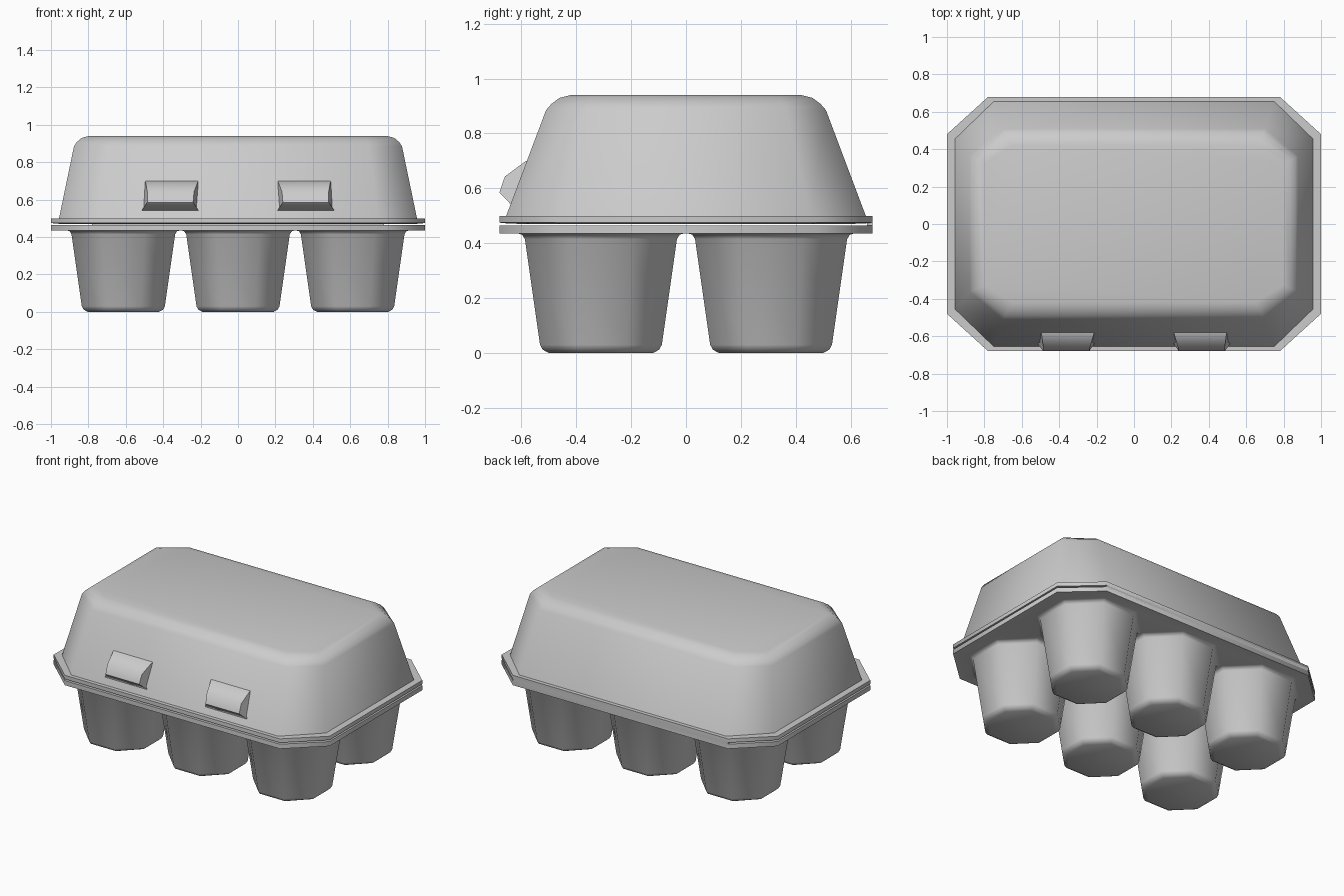
import bpy, bmesh, math

if "Cube" in bpy.data.objects:
    bpy.data.objects.remove(bpy.data.objects["Cube"])


def octagon(bm, hx, hy, cx, cy, z, ox=0.0, oy=0.0):
    # Chamfered rectangle: half sizes hx, hy; chamfers start at cx and cy
    pts = [(hx, -cy), (hx, cy), (cx, hy), (-cx, hy),
           (-hx, cy), (-hx, -cy), (-cx, -hy), (cx, -hy)]
    return [bm.verts.new((x + ox, y + oy, z)) for x, y in pts]


def bridge(bm, a, b):
    n = len(a)
    for i in range(n):
        bm.faces.new((a[i], a[(i + 1) % n], b[(i + 1) % n], b[i]))


def loft(bm, rings):
    for a, b in zip(rings, rings[1:]):
        bridge(bm, a, b)
    bm.faces.new(rings[-1])


def finish(bm, name, thickness=0.0, angle=50):
    me = bpy.data.meshes.new(name)
    bm.to_mesh(me)
    bm.free()
    ob = bpy.data.objects.new(name, me)
    bpy.context.collection.objects.link(ob)
    bpy.ops.object.select_all(action='DESELECT')
    ob.select_set(True)
    bpy.context.view_layer.objects.active = ob
    if thickness:
        mod = ob.modifiers.new("shell", 'SOLIDIFY')
        mod.thickness = thickness
        mod.offset = -1
        mod.use_even_offset = True
        bpy.ops.object.modifier_apply(modifier=mod.name)
    bpy.ops.object.shade_smooth_by_angle(angle=math.radians(angle))
    return ob


def orient(bm, test_z_up):
    # Make normals consistent, with the lowest / highest cap facing outward
    bmesh.ops.recalc_face_normals(bm, faces=bm.faces[:])
    key = lambda f: f.calc_center_median().z
    cap = max(bm.faces, key=key) if test_z_up else min(bm.faces, key=key)
    if (cap.normal.z > 0) != test_z_up:
        bmesh.ops.reverse_faces(bm, faces=bm.faces[:])


RIM = (1.0, 0.68, 0.78, 0.48)

# Tray: flat deck with six octagonal cups hanging below it
bm = bmesh.new()
loops = [octagon(bm, *RIM, 0.435)]
cup_profile = [(0.300, 0.435), (0.287, 0.431), (0.277, 0.415),
               (0.222, 0.030), (0.212, 0.012), (0.190, 0.0)]
for ox in (-0.613, 0, 0.613):
    for oy in (-0.31, 0.31):
        rings = [octagon(bm, r, r, r * 0.42, r * 0.42, z, ox, oy)
                 for r, z in cup_profile]
        loft(bm, rings)
        loops.append(rings[0])
edges = []
for lp in loops:
    for i in range(8):
        a, b = lp[i], lp[(i + 1) % 8]
        edges.append(bm.edges.get((a, b)) or bm.edges.new((a, b)))
bmesh.ops.triangle_fill(bm, use_beauty=True, edges=edges, normal=(0, 0, -1))
orient(bm, False)
finish(bm, "tray", 0.03)

# Lid: flange, sloping walls and rounded top edge
bm = bmesh.new()
loft(bm, [octagon(bm, *p) for p in (
    (*RIM, 0.50),
    (0.957, 0.655, 0.75, 0.455, 0.50),
    (0.877, 0.510, 0.70, 0.365, 0.885),
    (0.862, 0.490, 0.69, 0.355, 0.908),
    (0.836, 0.460, 0.675, 0.345, 0.930),
    (0.800, 0.420, 0.65, 0.325, 0.940))])
orient(bm, True)
finish(bm, "lid", 0.025)

# Hinge strip joining the two rims along the back
bm = bmesh.new()
bmesh.ops.create_cube(bm, size=1)
for v in bm.verts:
    v.co = (v.co.x * 1.56, 0.67 + v.co.y * 0.02, 0.47 + v.co.z * 0.03)
finish(bm, "hinge", angle=30)

# Latch bumps on the front of the lid: (y, z, outer x, inner x) sections
section = [(-0.55, 0.70, 0.495, 0.213), (-0.583, 0.70, 0.495, 0.213),
           (-0.66, 0.643, 0.485, 0.235), (-0.68, 0.585, 0.485, 0.240),
           (-0.637, 0.54, 0.517, 0.210), (-0.60, 0.54, 0.517, 0.210)]
for side, name in ((-1, "latch_left"), (1, "latch_right")):
    bm = bmesh.new()
    outer = [bm.verts.new((side * o, y, z)) for y, z, o, i in section]
    inner = [bm.verts.new((side * i, y, z)) for y, z, o, i in section]
    bridge(bm, outer, inner)
    bm.faces.new(outer)
    bm.faces.new(inner)
    bmesh.ops.recalc_face_normals(bm, faces=bm.faces[:])
    finish(bm, name)
